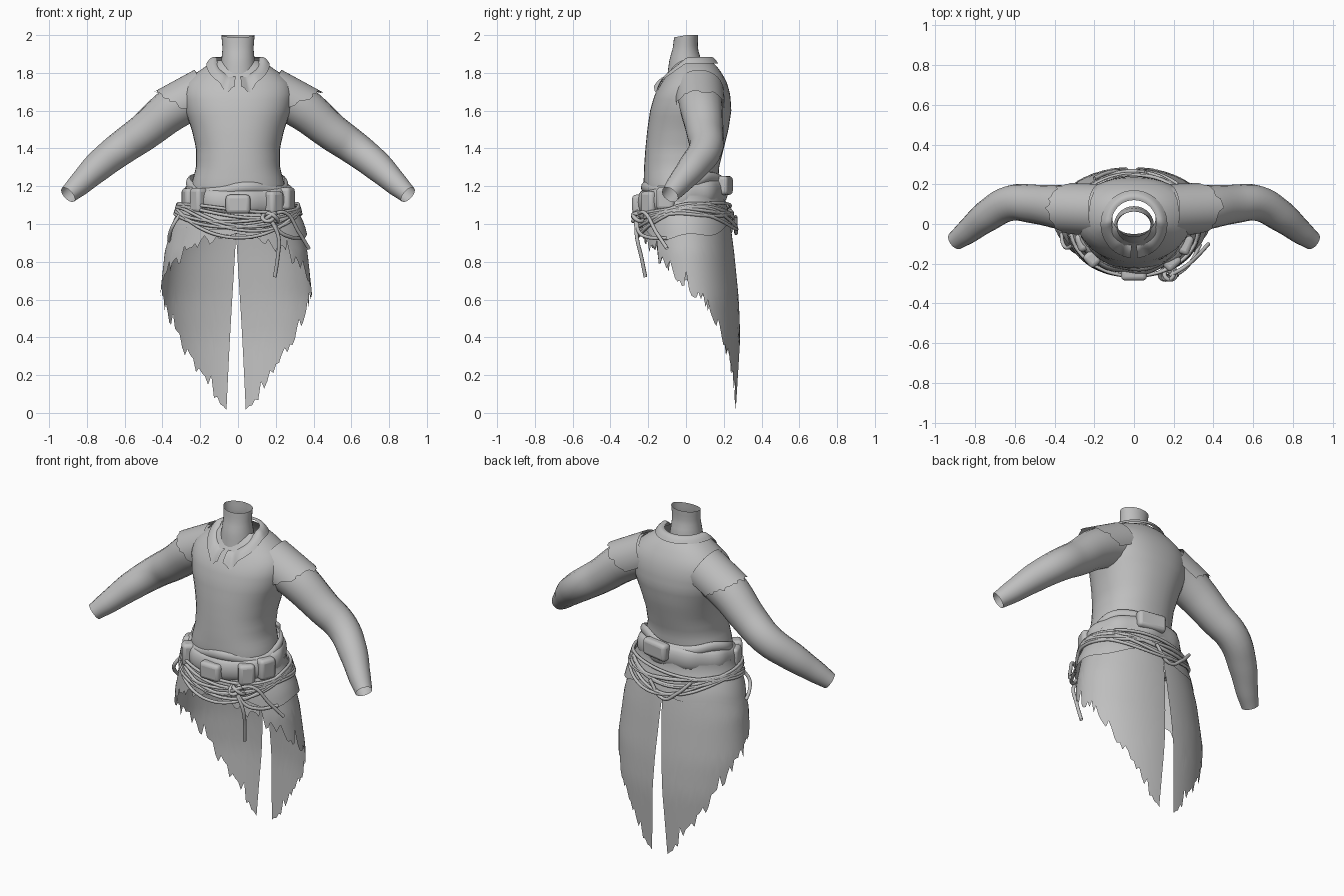
import bpy, bmesh, math, random
from math import sin, cos, pi, tau
from mathutils import Vector

random.seed(4)
old = bpy.data.objects.get("Cube")
if old:
    bpy.data.objects.remove(old)

cloth = bpy.data.materials.new("grey_cloth")
cloth.use_nodes = True
grey = (0.52, 0.52, 0.52, 1)
cloth.diffuse_color = grey
cloth.node_tree.nodes["Principled BSDF"].inputs["Base Color"].default_value = grey


def finish(obj, angle=50):
    obj.data.materials.clear()
    obj.data.materials.append(cloth)
    bpy.ops.object.select_all(action="DESELECT")
    obj.select_set(True)
    bpy.context.view_layer.objects.active = obj
    bpy.ops.object.shade_smooth_by_angle(angle=math.radians(angle))
    return obj


def sheet(name, func, nu, nv, closed=False):
    """Surface from func(u, v), both 0..1; closed joins the u ends."""
    bm = bmesh.new()
    cols = nu if closed else nu + 1
    grid = [[bm.verts.new(func(i / nu, j / nv)) for j in range(nv + 1)] for i in range(cols)]
    for i in range(nu):
        a, b = grid[i], grid[(i + 1) % cols]
        for j in range(nv):
            bm.faces.new((a[j], b[j], b[j + 1], a[j + 1]))
    mesh = bpy.data.meshes.new(name)
    bm.to_mesh(mesh)
    bm.free()
    obj = bpy.data.objects.new(name, mesh)
    bpy.context.collection.objects.link(obj)
    return finish(obj)


def tube(name, points, depth, closed=False, sides=2):
    """Round tube through (x, y, z, radius) points, left open at the ends."""
    curve = bpy.data.curves.new(name, "CURVE")
    curve.dimensions = "3D"
    curve.bevel_depth, curve.bevel_resolution = depth, sides
    curve.resolution_u = 5
    spline = curve.splines.new("BEZIER")
    spline.bezier_points.add(len(points) - 1)
    spline.use_cyclic_u = closed
    for bp, p in zip(spline.bezier_points, points):
        bp.co, bp.radius = p[:3], p[3]
        bp.handle_left_type = bp.handle_right_type = "AUTO"
    obj = bpy.data.objects.new(name, curve)
    bpy.context.collection.objects.link(obj)
    bpy.ops.object.select_all(action="DESELECT")
    obj.select_set(True)
    bpy.context.view_layer.objects.active = obj
    bpy.ops.object.convert(target="MESH")
    return finish(bpy.context.view_layer.objects.active)


def lerp_rows(rows, t):
    """Interpolate rows of (key, values...) with ascending keys."""
    if t <= rows[0][0]:
        return rows[0][1:]
    for a, b in zip(rows, rows[1:]):
        if t <= b[0]:
            k = (t - a[0]) / (b[0] - a[0])
            return [p + (q - p) * k for p, q in zip(a[1:], b[1:])]
    return rows[-1][1:]


def hoop(th, rx, front, back, z, power=1.0):
    """Point on a flattened ring; angle 0 is the front, pi the back."""
    s, c = sin(th), cos(th)
    x = rx * math.copysign(abs(s) ** power, s)
    y = (front + back) / 2 - (back - front) / 2 * math.copysign(abs(c) ** power, c)
    return Vector((x, y, z))


# Shirt body: height, half width, front, back
BODY = [(1.10, .25, -.21, .17), (1.20, .25, -.225, .17), (1.30, .222, -.222, .175),
        (1.40, .222, -.215, .20), (1.50, .245, -.205, .225), (1.60, .28, -.19, .24),
        (1.68, .295, -.168, .235), (1.74, .285, -.135, .22), (1.79, .235, -.10, .195),
        (1.83, .18, -.075, .168), (1.865, .11, -.05, .13)]


def body(u, v):
    z = 1.10 + .765 * v
    return hoop(u * tau, *lerp_rows(BODY, z), z, .9)


sheet("shirt_body", body, 40, 26, True)

# Neck: height, half width, front, back
NECK = [(1.78, .10, -.10, .09), (1.87, .088, -.088, .08), (1.93, .082, -.07, .062), (2.0, .088, -.062, .064)]


def neck(u, v):
    z = 1.78 + .22 * v - .012 * v * max(0, cos(u * tau))
    return hoop(u * tau, *lerp_rows(NECK, z), z)


sheet("neck", neck, 28, 8, True)


# Folded collar with two pointed tips
def collar(u, v):
    th = .1 + u * (tau - .2)
    f = max(0, cos(th))
    side = min(th, tau - th)
    inner = hoop(th, .112, -.10, .12, 1.88 - .1 * f)
    tip = math.exp(-((side - .38) / .16) ** 2)
    outer = hoop(th, .168, -.172, .17, 1.85 - .12 * f - .045 * tip)
    return inner.lerp(outer, v) + Vector((0, 0, .016 * sin(pi * v)))


sheet("collar", collar, 60, 5)

# Sleeves and torn shoulder caps
ARM = [(.17, .07, 1.70, .12), (.33, .08, 1.62, .115), (.50, .10, 1.485, .098), (.62, .105, 1.40, .09),
       (.74, .04, 1.305, .08), (.84, -.04, 1.21, .062), (.90, -.085, 1.155, .048)]

for side, label in ((1, "left"), (-1, "right")):
    tube(label + "_sleeve", [(side * x, y, z, r) for x, y, z, r in ARM], 1.0, sides=6)
    jag = [random.uniform(-.07, .07) for _ in range(31)]

    def cap(u, v):
        a = (u - .5) * 3.7
        t = v * (1.12 - .2 * abs(a) ** 1.5 + jag[round(u * 30)])
        mid = Vector((.17, .07, 1.70)).lerp(Vector((.36, .08, 1.60)), t)
        r = .131 - .003 * t
        p = mid + Vector((.46 * cos(a), sin(a), .89 * cos(a))) * r
        return Vector((p.x * side, p.y, p.z))

    sheet(label + "_shoulder_cap", cap, 30, 6)

# Long torn skirt, short in front and split at the back
SKIRT = [(0, .37, -.22, .265), (.4, .40, -.23, .288), (.6, .405, -.23, .28),
         (.85, .378, -.235, .255), (1.0, .34, -.23, .235), (1.12, .28, -.21, .20)]
HEM = [(0, .95), (.35, .91), (.8, .83), (1.15, .74), (1.57, .65), (1.9, .58),
       (2.2, .46), (2.5, .30), (2.75, .18), (3.0, .06), (pi, .01)]

for side, label in ((1, "left"), (-1, "right")):
    tears = [random.uniform(-.02, .045) + (.05 if i % 7 == 3 else 0) for i in range(65)]

    def skirt(u, v):
        hem = lerp_rows(HEM, u * pi)[0]
        hem += tears[round(u * 64)] * min(1, u * 5) * (1 if u < .97 else .2)
        z = 1.12 + (hem - 1.12) * v
        gap = .14 * max(0, .95 - z) / .95
        p = hoop(u * (pi - gap), *lerp_rows(SKIRT, z), z)
        return Vector((p.x * side - .01, p.y, p.z))

    sheet(label + "_skirt_panel", skirt, 64, 16)


# Short shirt tail spread over the skirt
def tail(u, v):
    th = u * tau
    hem = .955 + .03 * cos(2 * th + .5) + .018 * sin(5 * th)
    z = 1.15 + (hem - 1.15) * v
    rx, front, back = lerp_rows(SKIRT, z)
    return hoop(th, rx + .012, front - .012, back + .01, z)


sheet("shirt_tail", tail, 64, 6, True)


# Padded belt and the wrinkled sash above it
def belt_height(th):
    return 1.145 - .03 * cos(th)


def belt(u, v):
    th, a = u * tau, (v - .5) * pi
    out = .03 * cos(a) + .005 * sin(9 * th)
    return hoop(th, .262 + out, -.225 - out, .19 + out, belt_height(th) + .062 * sin(a))


def sash(u, v):
    th, a = u * tau, (v - .5) * pi
    out = .022 * cos(a) + .004 * sin(7 * th)
    rise = .02 * sin(3 * th + 1)
    return hoop(th, .25 + out, -.215 - out, .18 + out, belt_height(th) + .06 + rise + .03 * sin(a))


sheet("belt", belt, 64, 8, True)
sheet("sash", sash, 64, 6, True)


# Soft pouches set around the belt
def pouch(name, th, size, dz=0.0):
    bpy.ops.mesh.primitive_cube_add(size=1, location=hoop(th, .275, -.25, .21, belt_height(th) + dz))
    obj = bpy.context.object
    obj.name = name
    obj.scale = size
    obj.rotation_euler = (0, 0, th)
    bpy.ops.object.transform_apply(location=False, rotation=False, scale=True)
    soft = obj.modifiers.new("soft", "BEVEL")
    soft.width, soft.segments = .02, 3
    finish(obj)


for name, th, size, dz in (("front_pouch", 0, (.13, .07, .10), -.01),
                           ("left_front_pouch", .75, (.09, .075, .12), -.01),
                           ("left_pouch", 1.2, (.10, .07, .12), 0),
                           ("right_front_pouch", -.85, (.08, .08, .13), 0),
                           ("right_pouch", -1.25, (.09, .06, .11), 0),
                           ("back_pouch", 2.95, (.17, .06, .10), .03)):
    pouch(name, th, size, dz)

# Ropes sagging round the hips
for i in range(7):
    sag, drop, phase = .025 + .018 * i, .012 * (i % 4), random.uniform(0, tau)
    loop = []
    for k in range(24):
        th = k * tau / 24
        z = 1.095 - drop - sag * max(0, cos(th - .1)) ** 2 + .016 * sin(2 * th + phase) \
            - .05 * (i % 3) * max(0, -cos(th)) ** 3
        wide = max(0, 1.12 - z) * .28
        p = hoop(th, .315 + wide, -.262, .228 + wide, z)
        loop.append((*p, 1))
    tube("hip_rope_%d" % (i + 1), loop, .009, True)

# Knot and dangling rope ends
for i in range(3):
    ring = []
    for k in range(8):
        a = k * tau / 8
        ring.append((.17 + .028 * cos(a) + .012 * (i - 1), -.255 + .025 * sin(a), 1.035 + .02 * sin(a + i * 2), 1))
    tube("knot_%d" % (i + 1), ring, .011, True)

ENDS = [[(.17, -.265, 1.03), (.215, -.26, .93), (.21, -.235, .82), (.195, -.215, .72)],
        [(.18, -.26, 1.05), (.25, -.22, 1.06), (.32, -.16, .96), (.375, -.10, .87)],
        [(.17, -.26, 1.03), (.22, -.25, .96), (.28, -.20, .93), (.335, -.10, .925)],
        [(-.30, -.10, 1.06), (-.34, -.12, 1.0), (-.36, -.09, .95), (-.365, -.05, .91)],
        [(-.20, .23, 1.08), (-.12, .262, 1.0), (-.03, .265, .95), (.06, .262, 1.04)]]
for i, end in enumerate(ENDS):
    tube("rope_end_%d" % (i + 1), [(*p, 1) for p in end], .010)
